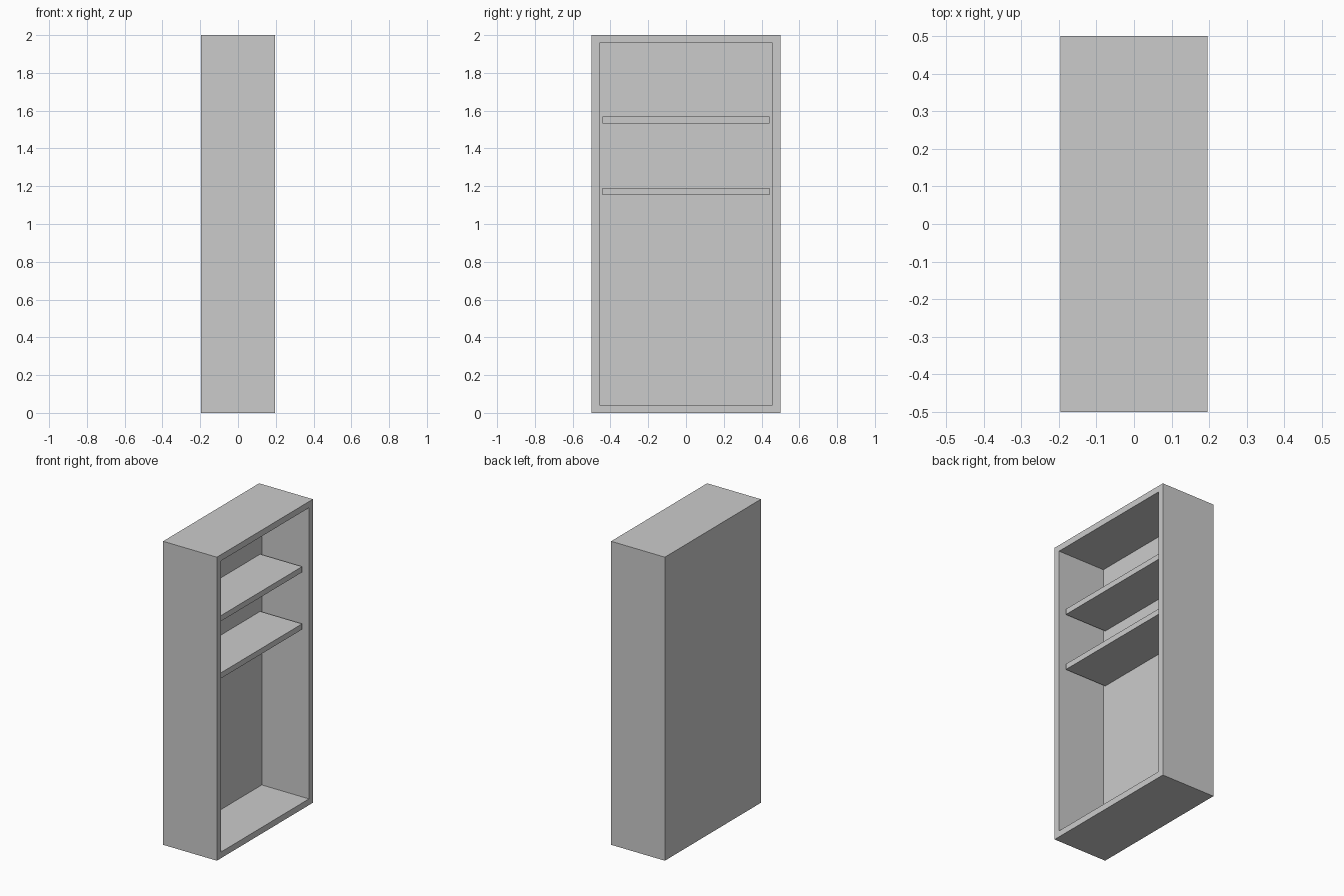
import bpy, bmesh
from mathutils import Vector

if "Cube" in bpy.data.objects:
    bpy.data.objects.remove(bpy.data.objects["Cube"])

DEPTH, WIDTH, HEIGHT = 0.392, 1.0, 2.0
WALL, BACK = 0.058, 0.048
SHELF_DEPTH, SHELF_THICK = 0.306, 0.037


def box_mesh(lo, hi):
    """Bmesh box spanning two opposite corners."""
    bm = bmesh.new()
    bmesh.ops.create_cube(bm, size=1)
    lo, hi = Vector(lo), Vector(hi)
    bmesh.ops.scale(bm, vec=hi - lo, verts=bm.verts)
    bmesh.ops.translate(bm, vec=(lo + hi) / 2, verts=bm.verts)
    return bm


def add_object(name, bm):
    bmesh.ops.recalc_face_normals(bm, faces=bm.faces)
    mesh = bpy.data.meshes.new(name)
    bm.to_mesh(mesh)
    bm.free()
    obj = bpy.data.objects.new(name, mesh)
    bpy.context.collection.objects.link(obj)
    return obj


# Cabinet carcass: a box with its +x face inset and pushed in to the back panel
bm = box_mesh((-DEPTH / 2, -WIDTH / 2, 0), (DEPTH / 2, WIDTH / 2, HEIGHT))
opening = max(bm.faces, key=lambda f: f.calc_center_median().x)
bmesh.ops.inset_region(bm, faces=[opening], thickness=WALL)
recess = bmesh.ops.extrude_discrete_faces(bm, faces=[opening])["faces"][0]
bmesh.ops.translate(bm, vec=(BACK - DEPTH, 0, 0), verts=recess.verts)
add_object("cabinet_carcass", bm)

# Shelves: fitted between the sides, set back from the opening
back_x = BACK - DEPTH / 2
side_y = WIDTH / 2 - WALL
for name, z in (("lower_shelf", 1.154), ("upper_shelf", 1.531)):
    add_object(name, box_mesh((back_x, -side_y, z),
                              (back_x + SHELF_DEPTH, side_y, z + SHELF_THICK)))
